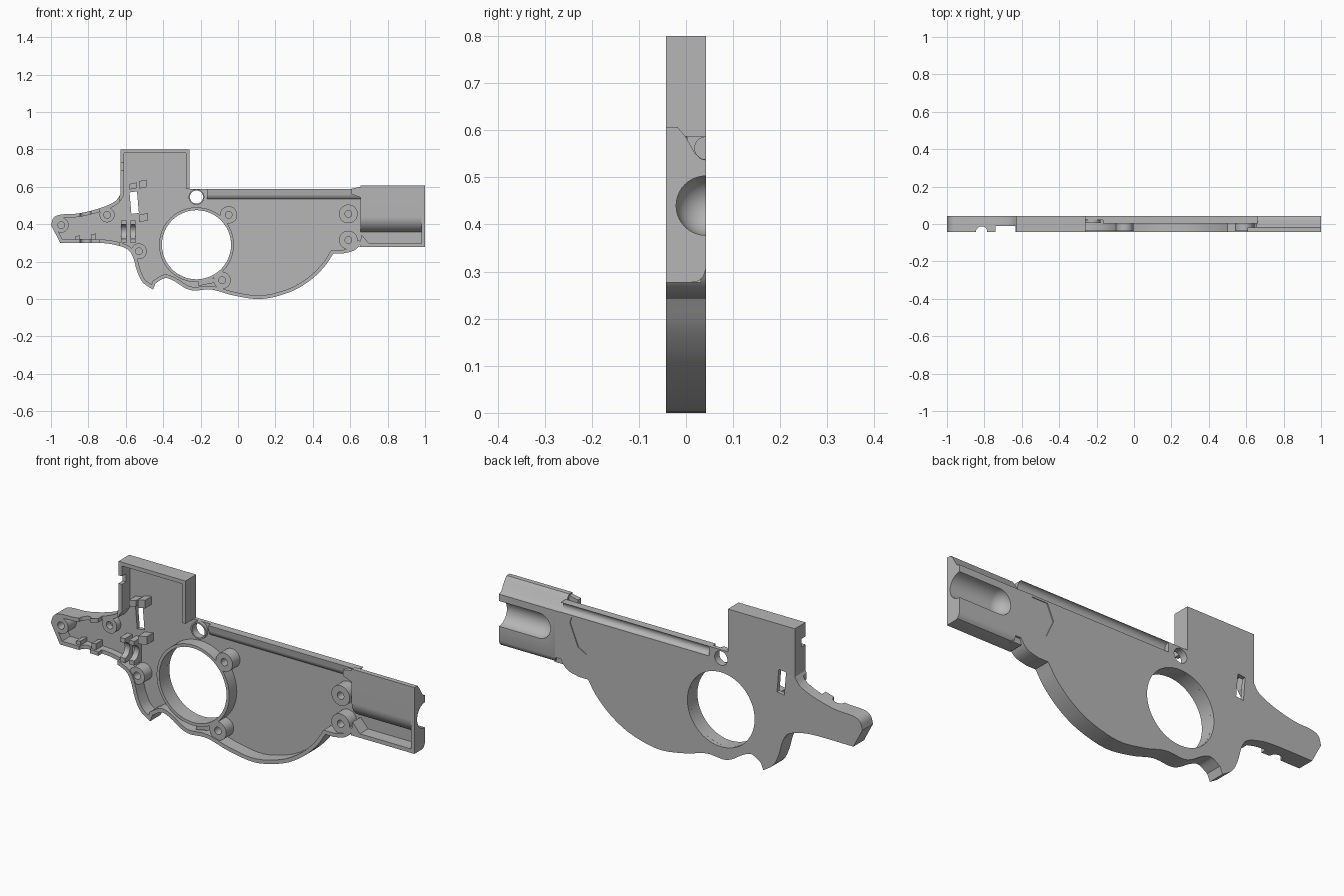
import bpy, bmesh, math
from mathutils import Vector

cube = bpy.data.objects.get("Cube")
if cube:
    bpy.data.objects.remove(cube, do_unlink=True)

FRONT, BACK, FLOOR = -0.042, 0.042, 0.022

grey = bpy.data.materials.new("plain_grey")
grey.use_nodes = True
colour = (0.47, 0.47, 0.47, 1)
grey.diffuse_color = colour
grey.node_tree.nodes["Principled BSDF"].inputs["Base Color"].default_value = colour


def finish(name, bm):
    bmesh.ops.recalc_face_normals(bm, faces=bm.faces)
    mesh = bpy.data.meshes.new(name)
    bm.to_mesh(mesh)
    bm.free()
    mesh.materials.append(grey)
    obj = bpy.data.objects.new(name, mesh)
    bpy.context.collection.objects.link(obj)
    return obj


def place(point, depth, axis):
    if axis == "x":
        return (depth, point[0], point[1])
    if axis == "z":
        return (point[0], point[1], depth)
    return (point[0], depth, point[1])


def prism(name, points, start, end, axis="y"):
    """Extrude a flat profile along one axis."""
    bm = bmesh.new()
    face = bm.faces.new([bm.verts.new(place(p, start, axis)) for p in points])
    extruded = bmesh.ops.extrude_face_region(bm, geom=[face])["geom"]
    moved = [v for v in extruded if isinstance(v, bmesh.types.BMVert)]
    bmesh.ops.translate(bm, verts=moved, vec=Vector(place((0, 0), end - start, axis)))
    if not any(face in v.link_faces for v in bm.verts):
        bm.faces.new([bm.verts[i] for i in range(len(points))])
    return finish(name, bm)


def strip(name, outer, inner, start, end, closed=False):
    """Wall between two matching paths."""
    bm = bmesh.new()
    rings = []
    for a, b in zip(outer, inner):
        section = [(a, start), (b, start), (b, end), (a, end)]
        rings.append([bm.verts.new(place(p, d, "y")) for p, d in section])
    pairs = list(zip(rings, rings[1:]))
    if closed:
        pairs.append((rings[-1], rings[0]))
    else:
        bm.faces.new(rings[0])
        bm.faces.new(rings[-1])
    for r, s in pairs:
        for i in range(4):
            j = (i + 1) % 4
            bm.faces.new((r[i], r[j], s[j], s[i]))
    return finish(name, bm)


def arc(cx, cy, radius, start=0, end=360, steps=48):
    count = steps if end - start == 360 else steps + 1
    angles = [math.radians(start + (end - start) * i / steps) for i in range(count)]
    return [(cx + radius * math.cos(a), cy + radius * math.sin(a)) for a in angles]


def box(x0, x1, z0, z1, tilt=0):
    rise = tilt * (x1 - x0)
    return [(x0, z0), (x1, z0 + rise), (x1, z1 + rise), (x0, z1)]


def tube(name, x, z, outer, inner, start, end):
    return strip(name, arc(x, z, outer), arc(x, z, inner), start, end, True)


def smooth(points, steps=5):
    """Rounded path through a few points."""
    pts = [Vector(p) for p in points]
    pts = [2 * pts[0] - pts[1]] + pts + [2 * pts[-1] - pts[-2]]
    path = []
    for a, b, c, d in zip(pts, pts[1:], pts[2:], pts[3:]):
        for i in range(steps):
            t = i / steps
            path.append(0.5 * (2 * b + (c - a) * t + (2 * a - 5 * b + 4 * c - d) * t * t
                               + (3 * b - a - 3 * c + d) * t ** 3))
    return [tuple(p) for p in path] + [tuple(points[-1])]


def inset(path, width):
    result = []
    for i, p in enumerate(path):
        here = Vector(p)
        before = (here - Vector(path[i - 1])).normalized() if i else None
        after = (Vector(path[i + 1]) - here).normalized() if i < len(path) - 1 else before
        before = before or after
        n1, n2 = Vector((-before.y, before.x)), Vector((-after.y, after.x))
        mid = (n1 + n2).normalized()
        result.append(tuple(here + mid * width / max(mid.dot(n1), 0.6)))
    return result


def cut(target, cutters):
    for cutter in cutters:
        cutter.hide_render = True
        mod = target.modifiers.new("cut", "BOOLEAN")
        mod.object, mod.operation, mod.solver = cutter, "DIFFERENCE", "EXACT"
        mod.use_self = True
    graph = bpy.context.evaluated_depsgraph_get()
    mesh = bpy.data.meshes.new_from_object(target.evaluated_get(graph))
    target.modifiers.clear()
    target.data = mesh
    for cutter in cutters:
        bpy.data.objects.remove(cutter, do_unlink=True)


# Outline: box, tail, lower edge with notch, large curved belly, neck
tail_top = smooth([(-0.628, 0.56), (-0.66, 0.52), (-0.74, 0.485), (-0.85, 0.458),
                   (-0.945, 0.452), (-0.985, 0.435), (-1, 0.395)])
tail_bottom = smooth([(-0.95, 0.3), (-0.75, 0.3), (-0.66, 0.29), (-0.59, 0.265),
                      (-0.56, 0.22), (-0.54, 0.15), (-0.51, 0.09), (-0.455, 0.05)])
belly = smooth([(-0.44, 0.085), (-0.39, 0.112), (-0.34, 0.095), (-0.285, 0.06),
                (-0.235, 0.045), (-0.14, 0.05), (-0.02, 0.018), (0.125, 0),
                (0.275, 0.036), (0.38, 0.095), (0.46, 0.17), (0.51, 0.243)])
neck = smooth([(0.56, 0.243), (0.61, 0.255), (0.64, 0.275), (0.66, 0.305)])
outline = [(-0.26, 0.587), (-0.26, 0.8), (-0.628, 0.8)] + tail_top + tail_bottom + belly + neck


def groove_cutter():
    return prism("groove_cutter", arc(BACK, 0.562, 0.0235), -0.155, 0.7, "x")


# Back plate with its openings, long groove and shallow recess
hole_x, hole_z = -0.222, 0.29
slot = [(-0.58, 0.57), (-0.57, 0.455), (-0.53, 0.46), (-0.54, 0.575)]
recess = [(0.6, 0.53), (0.61, 0.5), (0.565, 0.39), (0.52, 0.365), (0.48, 0.45), (0.515, 0.53)]
plate = prism("back_plate", outline + [(0.66, 0.587)], FLOOR, BACK)
cut(plate, [prism("hole_cutter", arc(hole_x, hole_z, 0.185, steps=64), -1, 1),
            prism("pin_cutter", arc(hole_x, 0.545, 0.035), -1, 1),
            prism("slot_cutter", slot, -1, 1),
            prism("recess_cutter", recess, BACK - 0.004, 1), groove_cutter()])

# Rim wall with openings in the tail and box
rim = strip("rim_wall", outline, inset(outline, 0.019), FRONT, FLOOR + 0.001)
cut(rim, [prism("tail_cutter", box(-0.74, -0.634, 0.2, 0.6), -1, -0.012),
          prism("box_cutter", box(-0.7, -0.59, 0.69, 0.73), -1, -0.01),
          prism("cable_cutter", arc(-0.815, FRONT, 0.03), 0.2, 0.6, "z")])

# Raised backing behind the long groove
ridge = [(BACK, 0.587), (0.002, 0.587), (0.004, 0.57)] + arc(BACK, 0.565, 0.037, 180, 270, 12)
cut(prism("groove_ridge", ridge, -0.165, 0.66, "x"), [groove_cutter()])

# Collars and hollow screw posts
tube("large_collar", hole_x, hole_z, 0.2, 0.185, -0.037, FLOOR + 0.001)
tube("pin_collar", hole_x, 0.545, 0.042, 0.035, 0.005, FLOOR + 0.001)
posts = [(-0.945, 0.395, 0.04, FRONT), (-0.7, 0.45, 0.04, -0.01), (-0.53, 0.255, 0.042, -0.037),
         (-0.05, 0.45, 0.046, -0.037), (-0.085, 0.1, 0.046, -0.037),
         (0.59, 0.455, 0.05, -0.037), (0.59, 0.315, 0.05, -0.037)]
for x, z, radius, front in posts:
    tube("screw_post", x, z, radius, 0.018, front, FLOOR + 0.001)


def bore_cutter():
    """Round-nosed rod turned about the barrel axis."""
    bm = bmesh.new()
    points = [(0.78 + a, -b) for a, b in arc(0, 0, 0.063, 180, 270, 12)] + [(1.1, 0.063), (1.1, 0)]
    path = [bm.verts.new((x, 0, r)) for x, r in points]
    edges = [bm.edges.new(pair) for pair in zip(path, path[1:])]
    bmesh.ops.spin(bm, geom=path + edges, cent=(0, 0, 0), axis=(1, 0, 0),
                   angle=math.tau, steps=40, use_merge=True)
    bmesh.ops.remove_doubles(bm, verts=bm.verts, dist=0.0001)
    bmesh.ops.translate(bm, verts=bm.verts, vec=(0, BACK, 0.44))
    return finish("bore_cutter", bm)


# Barrel housing: rounded inner bulge, open lower pocket, bevelled back edges
back_edge = [(FRONT, 0.607), (-0.018, 0.607), (0, 0.585), (0.02, 0.55), (0.03, 0.54), (BACK, 0.537),
             (BACK, 0.305), (0.037, 0.29), (0.027, 0.28), (0.01, 0.277), (FRONT, 0.277)]
bulge = arc(BACK, 0.44, 0.084, 180, 255, 16)[::-1]
pocket = [(FRONT, 0.297), (FLOOR, 0.297)] + bulge
root = [p for p in back_edge if p[1] > 0.3] + [(FLOOR, 0.305)] + bulge
cut(prism("barrel_housing", back_edge + pocket, 0.69, 0.981, "x"), [bore_cutter()])
cut(prism("barrel_end", back_edge, 0.98, 1, "x"), [bore_cutter()])
prism("barrel_root", root, 0.655, 0.69, "x")
prism("barrel_shoulder", [(0.607, 0.59), (0.69, 0.607), (0.69, 0.53), (0.607, 0.56)], FRONT, -0.018)
prism("pocket_corner", [(0.65, 0.277), (0.7, 0.277), (0.7, 0.297), (0.66, 0.345)], FRONT, FLOOR + 0.01)

# Axle cradle and small clips inside
saddle = arc(-0.035, 0.36, 0.038, -90, 90, 16)[::-1]
cradle = [(FLOOR, 0.3), (FLOOR, 0.42), (-0.035, 0.42)] + saddle + [(-0.035, 0.3)]
for x in (-0.625, -0.575):
    prism("axle_cradle", cradle, x, x + 0.028, "x")
clips = [(-0.58, -0.54, 0.585, 0.615), (-0.53, -0.49, 0.59, 0.63), (-0.53, -0.48, 0.41, 0.45),
         (-0.87, -0.845, 0.3, 0.335), (-0.785, -0.76, 0.3, 0.345), (-0.21, -0.13, 0.07, 0.095)]
for x0, x1, z0, z1 in clips:
    prism("inner_clip", box(x0, x1, z0, z1, 0.2), -0.03, FLOOR + 0.001)

# Smooth round surfaces, keep edges crisp
for obj in bpy.context.scene.objects:
    obj.select_set(obj.type == "MESH" and obj.active_material == grey)
bpy.context.view_layer.objects.active = plate
bpy.ops.object.shade_smooth_by_angle(angle=math.radians(30))
